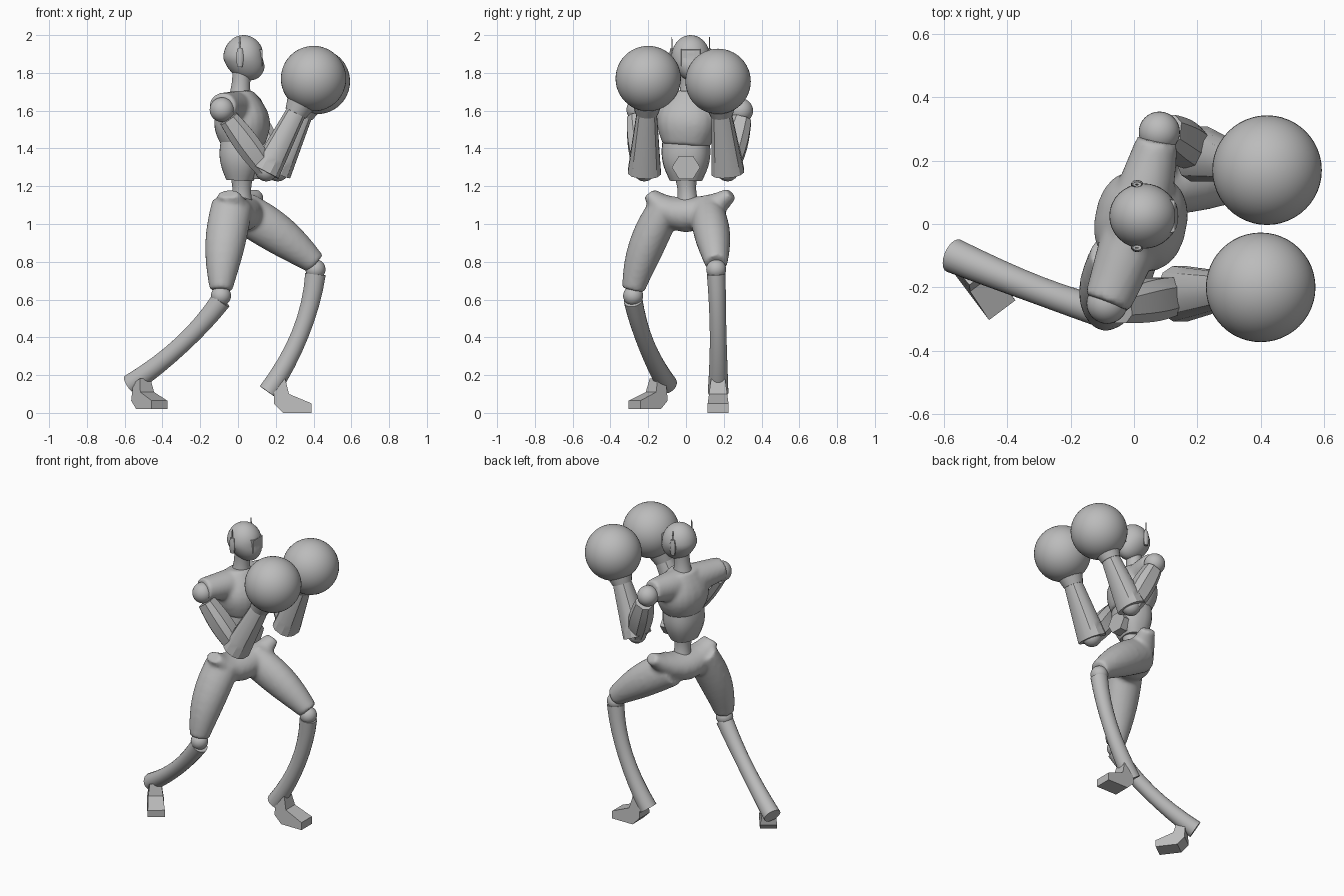
import bpy, bmesh, math
from mathutils import Vector

cube = bpy.data.objects.get("Cube")
if cube:
    bpy.data.objects.remove(cube, do_unlink=True)

shade = (0.5, 0.5, 0.5, 1)
grey = bpy.data.materials.new("plain_grey")
grey.use_nodes = True
grey.diffuse_color = shade
grey.node_tree.nodes["Principled BSDF"].inputs["Base Color"].default_value = shade

UP = Vector((0, 0, 1))
FORWARD = Vector((1, 0, 0))
ACROSS = Vector((0, 1, 0))
TWIST = Vector((0.2, 1, 0))


def finish(name, bm, angle=40, fuse=False):
    """Turn a bmesh into a shaded object; fuse welds overlapping volumes."""
    bmesh.ops.recalc_face_normals(bm, faces=bm.faces)
    mesh = bpy.data.meshes.new(name)
    bm.to_mesh(mesh)
    bm.free()
    mesh.materials.append(grey)
    obj = bpy.data.objects.new(name, mesh)
    bpy.context.collection.objects.link(obj)
    for other in bpy.context.selected_objects:
        other.select_set(False)
    obj.select_set(True)
    bpy.context.view_layer.objects.active = obj
    bpy.ops.object.shade_smooth_by_angle(angle=math.radians(angle))
    if fuse:
        weld = obj.modifiers.new("weld", 'REMESH')
        weld.mode = 'VOXEL'
        weld.voxel_size = 0.012
        weld.use_smooth_shade = True
        relax = obj.modifiers.new("relax", 'SMOOTH')
        relax.iterations = 6
    return obj


def sweep(bm, path, start, end, bulge=0, side=ACROSS, sides=20, power=1, steps=8):
    """Skin ovals along a curve through two or three points.

    start and end are (depth, width) radii; bulge swells the middle.
    """
    first, last = Vector(path[0]), Vector(path[-1])
    middle = Vector(path[1]) if len(path) > 2 else (first + last) / 2
    control = middle * 2 - (first + last) / 2
    rings = []
    for i in range(steps + 1):
        t = i / steps
        near, far = first.lerp(control, t), control.lerp(last, t)
        centre = near.lerp(far, t)
        tangent = (far - near).normalized()
        wide = (side - tangent * side.dot(tangent)).normalized()
        deep = wide.cross(tangent)
        swell = bulge * math.sin(math.pi * t)
        depth, width = [a + (b - a) * t + swell for a, b in zip(start, end)]
        ring = []
        for k in range(sides):
            turn = math.tau * (k + 0.5) / sides
            c, s = math.cos(turn), math.sin(turn)
            c = math.copysign(abs(c) ** power, c)
            s = math.copysign(abs(s) ** power, s)
            ring.append(bm.verts.new(centre + deep * c * depth + wide * s * width))
        rings.append(ring)
    for lower, upper in zip(rings, rings[1:]):
        for k in range(sides):
            bm.faces.new((lower[k - 1], lower[k], upper[k], upper[k - 1]))
    bm.faces.new(rings[0])
    return bm.faces.new(rings[-1])


def limb(name, path, start, end, angle=40, **options):
    bm = bmesh.new()
    sweep(bm, path, start, end, **options)
    return finish(name, bm, angle)


def ball(name, centre, radius, segments=32):
    bm = bmesh.new()
    bmesh.ops.create_uvsphere(bm, u_segments=segments, v_segments=segments // 2, radius=radius)
    bmesh.ops.translate(bm, vec=centre, verts=bm.verts)
    return finish(name, bm, angle=60)


# Main joints
joints = {
    "right": dict(shoulder=(-0.085, -0.25, 1.605), elbow=(0.15, -0.22, 1.285), glove=(0.4, -0.2, 1.77),
                  hip=(-0.03, -0.1, 1.1), thigh=(-0.07, -0.21, 0.88), knee=(-0.09, -0.28, 0.62),
                  calf=(-0.3, -0.21, 0.36), heel=(-0.57, -0.1, 0.15)),
    "left": dict(shoulder=(0.08, 0.29, 1.6), elbow=(0.21, 0.22, 1.285), glove=(0.42, 0.17, 1.755),
                 hip=(0.03, 0.11, 1.06), thigh=(0.22, 0.14, 0.94), knee=(0.41, 0.16, 0.76),
                 calf=(0.33, 0.17, 0.42), heel=(0.16, 0.17, 0.11)),
}
for side_joints in joints.values():
    for key, place in side_joints.items():
        side_joints[key] = Vector(place)
right, left = joints["right"], joints["left"]

# Chest fused with the short sleeves
bm = bmesh.new()
sweep(bm, [(0.03, 0, 1.41), (0.01, 0.02, 1.7)], (0.11, 0.12), (0.07, 0.09),
      bulge=0.055, side=TWIST, power=0.85)
collar = Vector((0.01, 0.02, 1.61))
lift = UP * 0.02
sweep(bm, [right["shoulder"] + lift, collar, left["shoulder"].lerp(collar, 0.1) + lift],
      (0.075, 0.07), (0.065, 0.07), bulge=0.025, side=UP)
finish("chest", bm, fuse=True)

# Abdomen, waist and neck
limb("abdomen", [(0.02, 0, 1.43), (0.01, 0, 1.23)], (0.11, 0.125), (0.07, 0.085),
     bulge=0.018, side=TWIST, power=0.8)
limb("waist", [(0.02, 0.01, 1.1), (0.02, 0, 1.25)], (0.06, 0.06), (0.06, 0.06), bulge=-0.01)
limb("neck", [(0.01, 0.02, 1.67), (0.02, 0.02, 1.8)], (0.06, 0.06), (0.05, 0.05), bulge=-0.005)

# Six-sided belly plate with a sunken centre
bm = bmesh.new()
plate = sweep(bm, [(0.08, 0, 1.3), (0.14, 0, 1.3)], (0.07, 0.075), (0.07, 0.075), sides=6, steps=1)
bmesh.ops.inset_individual(bm, faces=[plate], thickness=0.015, depth=-0.005)
finish("belly_plate", bm, angle=20)

# Head: an oval narrowed towards a forward chin, with a flattened face
skull = Vector((0.03, 0.025, 1.88))
bm = bmesh.new()
bmesh.ops.create_uvsphere(bm, u_segments=32, v_segments=20, radius=0.12)
for v in bm.verts:
    drop = max(0, -v.co.z) / 0.12
    v.co.x = min(v.co.x * 0.9, 0.1) + drop * 0.03
    v.co.y *= 0.86 * (1 - drop * 0.2)
bmesh.ops.translate(bm, vec=skull, verts=bm.verts)
finish("head", bm, angle=50)

# Square visor with a recessed pane
bm = bmesh.new()
pane = sweep(bm, [skull + FORWARD * 0.06, skull + FORWARD * 0.1], (0.07, 0.08), (0.06, 0.07),
             sides=4, steps=1)
bmesh.ops.inset_individual(bm, faces=[pane], thickness=0.01, depth=-0.008)
finish("visor", bm, angle=20)

# Arms and legs
for label, part in joints.items():
    turn = 1 if label == "left" else -1

    # Ear pod and antenna
    ear = skull + ACROSS * turn * 0.1 - FORWARD * 0.02
    limb(label + "_ear", [ear - UP * 0.05, ear + UP * 0.05], (0.014, 0.008), (0.014, 0.008),
         bulge=0.006, sides=10)
    limb(label + "_antenna", [ear, ear + UP * 0.11], (0.008, 0.004), (0.003, 0.002), sides=6)

    # Shoulder, upper arm and elbow
    shoulder, elbow, glove = part["shoulder"], part["elbow"], part["glove"]
    ball(label + "_shoulder", shoulder, 0.065)
    outer = shoulder.lerp(elbow, 0.15) + ACROSS * turn * 0.015
    limb(label + "_upper_arm", [outer, elbow], (0.055, 0.055), (0.055, 0.055),
         bulge=0.015, sides=8, power=0.75, angle=30)
    ball(label + "_elbow", elbow, 0.06, segments=16)

    # Forearm, flared cuff and round glove
    wrist = elbow.lerp(glove, 0.62)
    limb(label + "_forearm", [elbow.lerp(glove, -0.02), wrist], (0.08, 0.09), (0.055, 0.055),
         sides=12, power=0.85, angle=30)
    limb(label + "_cuff", [wrist, wrist.lerp(glove, 0.4)], (0.06, 0.06), (0.085, 0.085), steps=2)
    ball(label + "_glove", glove, 0.173, segments=48)

    # Knee and shin
    knee = part["knee"]
    ball(label + "_knee", knee, 0.053)
    limb(label + "_shin", [knee - UP * 0.025, part["calf"], part["heel"]], (0.055, 0.05), (0.055, 0.055),
         bulge=-0.008, angle=50)

# Pelvis fused with both thighs
bm = bmesh.new()
sweep(bm, [(-0.05, -0.19, 1.16), (0.01, 0, 1.05), (0.09, 0.24, 1.16)], (0.06, 0.035), (0.045, 0.035),
      bulge=0.06, side=UP)
for part in (right, left):
    sweep(bm, [part["hip"], part["thigh"], part["knee"] + UP * 0.03], (0.11, 0.09), (0.06, 0.06),
          bulge=0.02)
finish("pelvis_and_thighs", bm, fuse=True)


def foot(name, origin, forward, half, size):
    """Extrude a wedge-shaped foot outline, slimmer at the ankle."""
    outline = [(-0.1, 0.05), (-0.05, 0), (0.1, 0), (0.1, 0.05), (-0.02, 0.1), (-0.04, 0.18), (-0.1, 0.15)]
    ahead = Vector(forward)
    out = UP.cross(ahead) * half
    bm = bmesh.new()
    flanks = []
    for turn in (-1, 1):
        flanks.append([bm.verts.new(Vector(origin) + (ahead * a + UP * b) * size
                                    + out * turn * (1 - max(0, b - 0.05) * 2.5)) for a, b in outline])
    for flank in flanks:
        bm.faces.new(flank)
    inner, outer = flanks
    for k in range(len(outline)):
        bm.faces.new((inner[k - 1], inner[k], outer[k], outer[k - 1]))
    return finish(name, bm, angle=30)


foot("left_foot", (0.29, 0.17, 0), (1, 0, 0), half=0.055, size=1)
foot("right_foot", (-0.47, -0.2, 0.02), (0.6, -0.8, 0), half=0.052, size=0.9)
